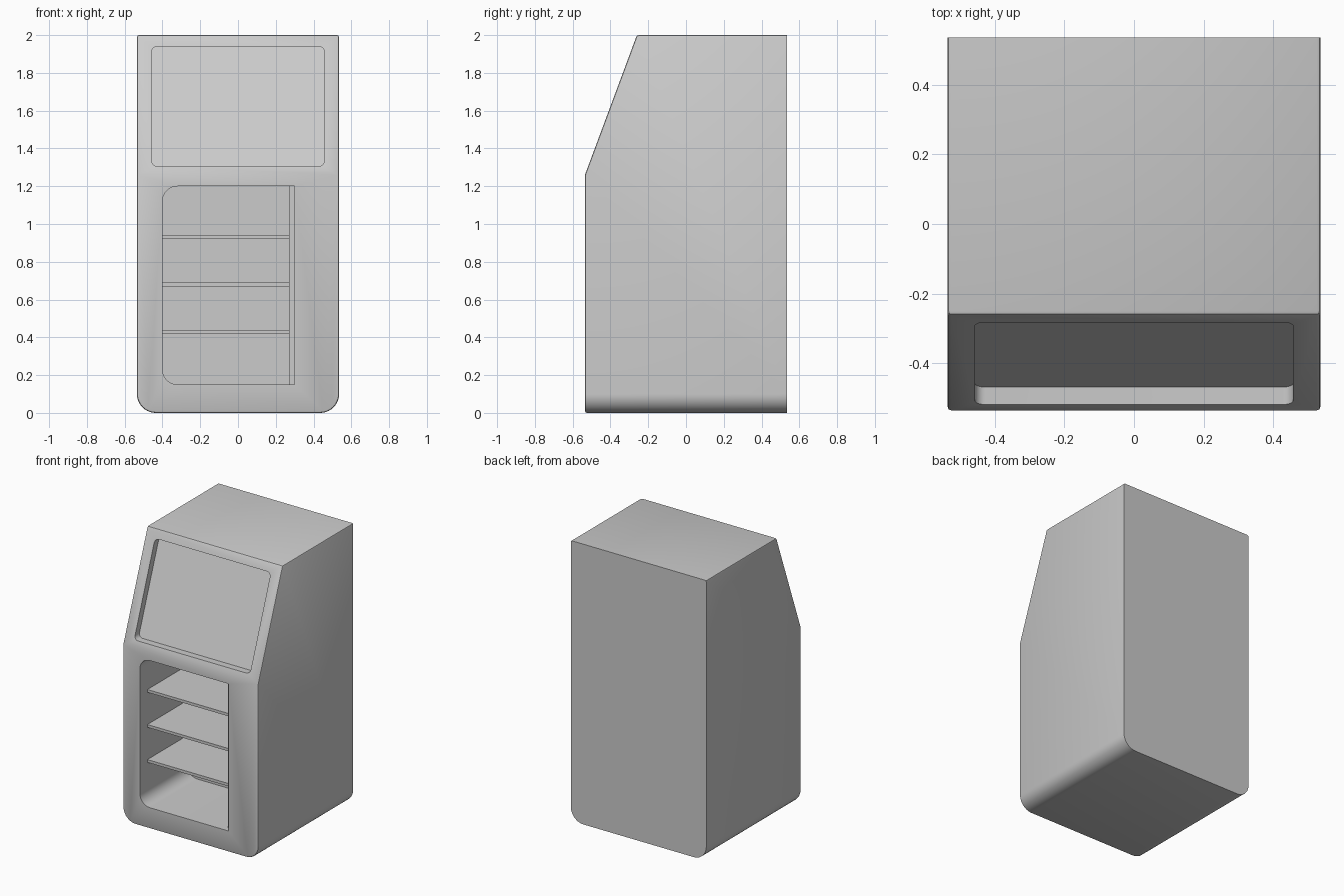
import bpy, bmesh, math

if "Cube" in bpy.data.objects:
    bpy.data.objects.remove(bpy.data.objects["Cube"])

H = 0.535          # half width and half depth
CREASE_Z = 1.26    # where the front starts to lean back


def make_object(name, bm):
    bmesh.ops.recalc_face_normals(bm, faces=bm.faces)
    me = bpy.data.meshes.new(name)
    bm.to_mesh(me)
    bm.free()
    ob = bpy.data.objects.new(name, me)
    bpy.context.collection.objects.link(ob)
    return ob


def slope_y(z):
    return -H + (z - CREASE_Z) * 0.275 / 0.74


def rounded_outline(x0, x1, z0, z1, radii, n=8):
    """Points in xz; radii in order bottom left, bottom right, top right, top left."""
    corners = [(x0, z0, 1, 1, 180), (x1, z0, -1, 1, 270),
               (x1, z1, -1, -1, 0), (x0, z1, 1, -1, 90)]
    pts = []
    for (x, z, sx, sz, start), r in zip(corners, radii):
        if r == 0:
            pts.append((x, z))
            continue
        for i in range(n + 1):
            a = math.radians(start + 90 * i / n)
            pts.append((x + sx * r + r * math.cos(a), z + sz * r + r * math.sin(a)))
    return pts


def extrude_y(name, pts, y_front, y_back):
    bm = bmesh.new()
    f = [bm.verts.new((x, y_front(z), z)) for x, z in pts]
    b = [bm.verts.new((x, y_back(z), z)) for x, z in pts]
    bm.faces.new(f)
    bm.faces.new(b[::-1])
    for i in range(len(pts)):
        j = (i + 1) % len(pts)
        bm.faces.new((f[i], b[i], b[j], f[j]))
    return make_object(name, bm)


def box(name, x0, x1, y0, y1, z0, z1):
    return extrude_y(name, [(x0, z0), (x1, z0), (x1, z1), (x0, z1)],
                     lambda z: y0, lambda z: y1)


def smooth(ob):
    bpy.ops.object.select_all(action='DESELECT')
    ob.select_set(True)
    bpy.context.view_layer.objects.active = ob
    bpy.ops.object.shade_smooth_by_angle(angle=math.radians(30))


# cabinet body: side profile extruded across the width
profile = [(-H, 0), (H, 0), (H, 2), (-0.26, 2), (-H, CREASE_Z)]
bm = bmesh.new()
face = bm.faces.new([bm.verts.new((-H, y, z)) for y, z in profile])
ext = bmesh.ops.extrude_face_region(bm, geom=[face])
bmesh.ops.translate(bm, vec=(2 * H, 0, 0),
                    verts=[v for v in ext["geom"] if isinstance(v, bmesh.types.BMVert)])
bmesh.ops.recalc_face_normals(bm, faces=bm.faces)
# large rounding on the two lower side edges
low = [e for e in bm.edges if all(v.co.z < 0.001 for v in e.verts)
       and abs(e.verts[0].co.x - e.verts[1].co.x) < 0.001]
bmesh.ops.bevel(bm, geom=low, offset=0.1, segments=10, profile=0.5, affect='EDGES')
# fine chamfer everywhere except the sharp back
bm.normal_update()
fine = [e for e in bm.edges if e.calc_face_angle(0) > math.radians(40)
        and not all(v.co.y > H - 0.001 for v in e.verts)]
bmesh.ops.bevel(bm, geom=fine, offset=0.01, segments=2, profile=0.5, affect='EDGES')
body = make_object("cabinet_body", bm)

# screen recess and shelf compartment
screen_cut = extrude_y("screen_recess_cutter",
                       rounded_outline(-0.457, 0.457, 1.305, 1.94, [0.03] * 4),
                       lambda z: slope_y(z) - 0.2, lambda z: slope_y(z) + 0.05)
shelf_cut = extrude_y("compartment_cutter",
                      rounded_outline(-0.4, 0.3, 0.15, 1.2, [0.08, 0, 0, 0.08]),
                      lambda z: -0.8, lambda z: 0.0)
bpy.context.view_layer.objects.active = body
for cutter in (screen_cut, shelf_cut):
    cutter.hide_render = True
    mod = body.modifiers.new("cut", 'BOOLEAN')
    mod.operation = 'DIFFERENCE'
    mod.solver = 'EXACT'
    mod.object = cutter
    bpy.ops.object.modifier_apply(modifier=mod.name)
    bpy.data.objects.remove(cutter)
smooth(body)

# upright panel on the right of the compartment
box("side_panel", 0.27, 0.301, -0.5, 0.001, 0.149, 1.201)

# shelves
for i, z in enumerate((0.42, 0.67, 0.92)):
    box(f"shelf_{i + 1}", -0.401, 0.271, -0.45, 0.001, z, z + 0.02)
